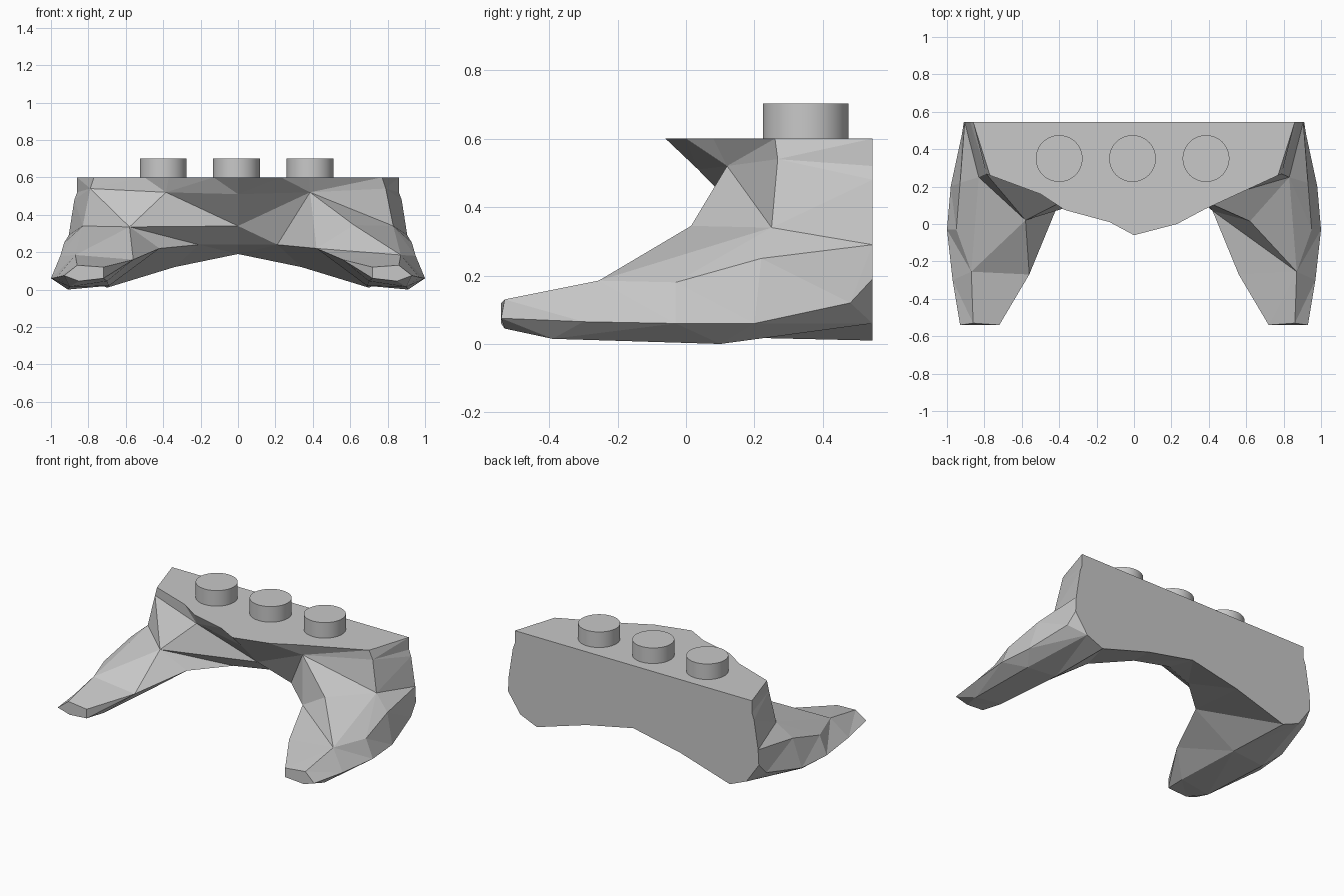
import bpy
import bmesh
from mathutils import Vector

cube = bpy.data.objects.get("Cube")
if cube:
    bpy.data.objects.remove(cube, do_unlink=True)

# One plain grey for everything
grey = bpy.data.materials.new("stone_grey")
grey.use_nodes = True
colour = (0.58, 0.58, 0.58, 1)
grey.diffuse_color = colour
grey.node_tree.nodes["Principled BSDF"].inputs["Base Color"].default_value = colour

BACK = 0.545   # flat rear plane
TOP = 0.6      # flat upper plane
bm = bmesh.new()
known = {}


def vert(point):
    """Return the shared vertex at this point."""
    key = tuple(round(c, 4) for c in point)
    if key not in known:
        known[key] = bm.verts.new(key)
    return known[key]


def face(points):
    """Add a face, skipping collapsed corners."""
    corners = list(dict.fromkeys(vert(p) for p in points))
    if len(corners) > 2 and not bm.faces.get(corners):
        bm.faces.new(corners)


def strip(a, b):
    """Join two edge lines with triangles, always taking the shorter diagonal."""
    i = j = 0
    while i < len(a) - 1 or j < len(b) - 1:
        step_a = (Vector(a[i + 1]) - Vector(b[j])).length if i < len(a) - 1 else 99
        step_b = (Vector(b[j + 1]) - Vector(a[i])).length if j < len(b) - 1 else 99
        if step_a < step_b:
            face([a[i], a[i + 1], b[j]])
            i += 1
        else:
            face([a[i], b[j + 1], b[j]])
            j += 1


def build_side(side, rim_xy, knee):
    """Build one half of the arch with its leg; side is +1 or -1."""
    def line(*points):
        return [(side * x, y, z) for x, y, z in points]

    def rear(*points):
        return [(side * x, BACK, z) for x, z in points]

    # Rear outline, from the upper corner down and in along the arch
    rear_upper = rear((.86, TOP), (.86, .52), (.875, .48), (.905, .29))
    rear_lower = rear((.91, .19), (.82, .06), (.7, .01))
    rear_arch = rear((.34, .12), (0, .19))

    # Upper rim and the eave just below it
    rim = line((0, -.06, TOP), *[(x, y, TOP) for x, y in rim_xy], (.77, .26, TOP))
    eave = line((0, .035, .51), (.385, .12, .52), (.79, .268, .54))
    brow, temple = eave[1:]
    wall_mid = (0, .2, .34)

    # Leg: shoulder, crest, toe corners
    shoulder, crest, knee = line((.83, .25, .34), (.87, -.255, .185), knee)
    toe_top, toe_inner, toe_low, toe_sole, toe_outer = line(
        (.86, -.53, .13), (.72, -.54, .12), (.72, -.54, .06),
        (.85, -.53, .045), (.93, -.54, .075))

    # Lines running along the leg
    flank = line((.93, .22, .25), (.95, -.03, .18))
    keel = line((.92, .48, .12), (.98, .2, .06), (1, -.03, .06), (.97, -.3, .065))
    sole_out = line((.91, .1, 0), (.9, -.39, .015))
    sole_in = line((.69, .1, .02), (.7, -.39, .045))
    inner_edge = line((0, .33, .24), (.21, .25, .24), (.42, .07, .22), (.56, -.27, .16))

    # Flat top and rear, then the overhang
    face(rim + [rear_upper[0], (0, BACK, TOP)])
    face([(0, BACK, TOP)] + rear_upper + rear_lower + rear_arch)
    strip(rim, eave)
    face([eave[0], brow, wall_mid])

    # Outer side
    strip([rim[-1], temple, shoulder], rear_upper)
    flank = [rear_upper[-1]] + flank + [crest]
    strip([rear_upper[-1], shoulder, crest], flank)
    keel = [rear_lower[0]] + keel + [toe_outer]
    strip(flank + [toe_top], keel)

    # Leg top and inner wall: a sharp ridge on the left, a broad knee on the right
    inner_edge.append(toe_low)
    if side > 0:
        face([brow, temple, shoulder])
        face([brow, shoulder, knee])
        strip([wall_mid, brow, knee, crest], inner_edge[:3])
        strip([crest, toe_inner], inner_edge[2:])
    else:
        face([brow, temple, knee])
        face([temple, shoulder, knee])
        face([brow, knee, wall_mid])
        strip([wall_mid, knee, crest, toe_inner], inner_edge)
    face([knee, shoulder, crest])
    face([crest, toe_top, toe_inner])

    # Underside and toe
    sole_out = [rear_lower[1]] + sole_out + [toe_sole]
    sole_in = [rear_lower[2]] + sole_in + [toe_low]
    strip(keel, sole_out)
    strip(sole_out, sole_in)
    strip(rear_arch[::-1] + sole_in, inner_edge)
    face([toe_top, toe_inner, toe_low, toe_sole, toe_outer])


# The two legs differ a little in rim and knee
build_side(1, [(.23, 0), (.38, .08)], (.62, .015, .345))
build_side(-1, [(.13, .01), (.37, .075), (.5, .16)], (.58, .02, .335))

bmesh.ops.dissolve_limit(bm, angle_limit=0.005, verts=bm.verts, edges=bm.edges)
bmesh.ops.recalc_face_normals(bm, faces=bm.faces)
mesh = bpy.data.meshes.new("rock_arch")
bm.to_mesh(mesh)
bm.free()
rock = bpy.data.objects.new("rock_arch", mesh)
bpy.context.collection.objects.link(rock)
mesh.materials.append(grey)

# Three round studs on the top
for name, x in (("right", -.4), ("middle", -.008), ("left", .385)):
    bpy.ops.mesh.primitive_cylinder_add(
        vertices=48, radius=0.125, depth=0.12, location=(x, .35, .642))
    stud = bpy.context.object
    stud.name = name + "_stud"
    stud.data.materials.append(grey)
    bpy.ops.object.shade_smooth_by_angle()
